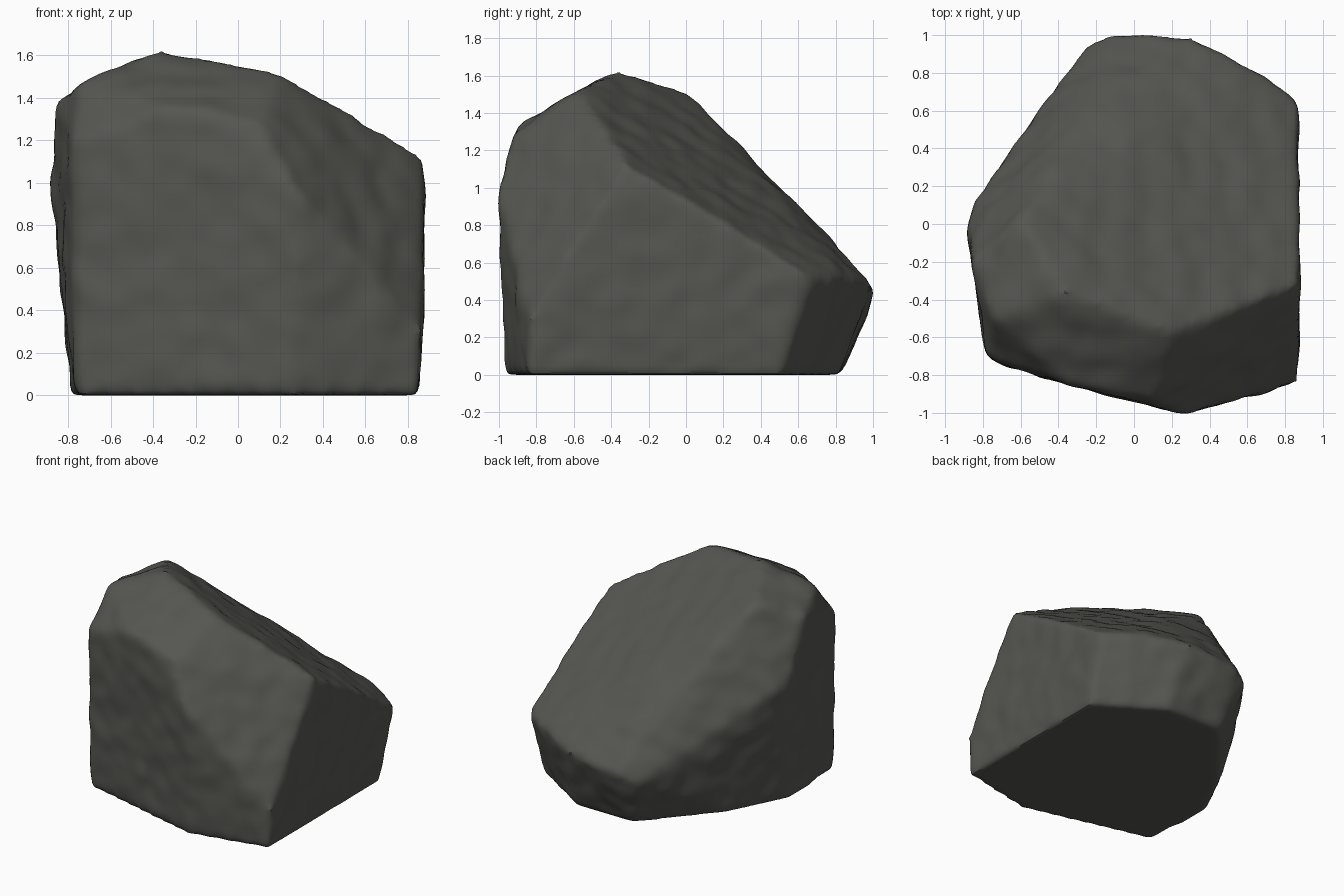
import bpy, bmesh
from mathutils import noise

cube = bpy.data.objects.get("Cube")
if cube:
    bpy.data.objects.remove(cube, do_unlink=True)

# Corner points of the boulder, ring by ring
base = [(-.77, -.71), (.25, -.97), (.85, -.84), (.84, .51), (.35, .82), (-.12, .83),
        (-.57, .31), (-.79, -.12)]
belly = [(-.78, -.71, 1.2), (.28, -1.01, .95), (.87, -.84, .3), (.87, .67, .53), (.6, .85, .53),
         (.3, .99, .48), (-.12, 1.01, .43), (-.25, .95, .38), (-.55, .52, .47),
         (-.885, 0, 1), (-.84, .13, .92)]
crown = [(-.86, -.2, 1.37), (-.75, -.5, 1.47), (-.36, -.36, 1.63), (.2, -.57, 1.53),
         (.88, -.32, 1.12), (.1, -.94, 1.29), (-.3, -.87, 1.36)]
back_ridge = [(-.6, .02, 1.51), (-.42, .3, 1.22), (-.2, .68, .83)]
points = [(x, y, 0) for x, y in base] + belly + crown + back_ridge

# Faceted block as the hull of the corners
bm = bmesh.new()
for p in points:
    bm.verts.new(p)
bmesh.ops.convex_hull(bm, input=bm.verts)
bmesh.ops.delete(bm, geom=[v for v in bm.verts if not v.link_faces], context='VERTS')
bmesh.ops.recalc_face_normals(bm, faces=bm.faces)
mesh = bpy.data.meshes.new("boulder")
bm.to_mesh(mesh)
bm.free()
boulder = bpy.data.objects.new("boulder", mesh)
bpy.context.collection.objects.link(boulder)
bpy.context.view_layer.objects.active = boulder
boulder.select_set(True)

# Even surface with worn edges
remesh = boulder.modifiers.new("remesh", 'REMESH')
remesh.mode = 'VOXEL'
remesh.voxel_size = .03
worn = boulder.modifiers.new("worn_edges", 'SMOOTH')
worn.factor = .5
worn.iterations = 10
for name in ("remesh", "worn_edges"):
    bpy.ops.object.modifier_apply(modifier=name)

# Weathered relief, fading out towards the flat underside
bm = bmesh.new()
bm.from_mesh(mesh)
bm.normal_update()
offsets = []
for v in bm.verts:
    relief = .008 * noise.noise(v.co * 2.5) + .012 * noise.noise(v.co * 7)
    offsets.append(v.normal * relief * min(1, max(0, v.co.z / .05)))
for v, offset in zip(bm.verts, offsets):
    v.co += offset
bm.to_mesh(mesh)
bm.free()

# Dark grey stone
stone = bpy.data.materials.new("dark_grey_stone")
stone.use_nodes = True
colour = (.092, .093, .083, 1)
stone.diffuse_color = colour
stone.node_tree.nodes["Principled BSDF"].inputs["Base Color"].default_value = colour
mesh.materials.clear()
mesh.materials.append(stone)
bpy.ops.object.shade_smooth_by_angle(angle=.7)
